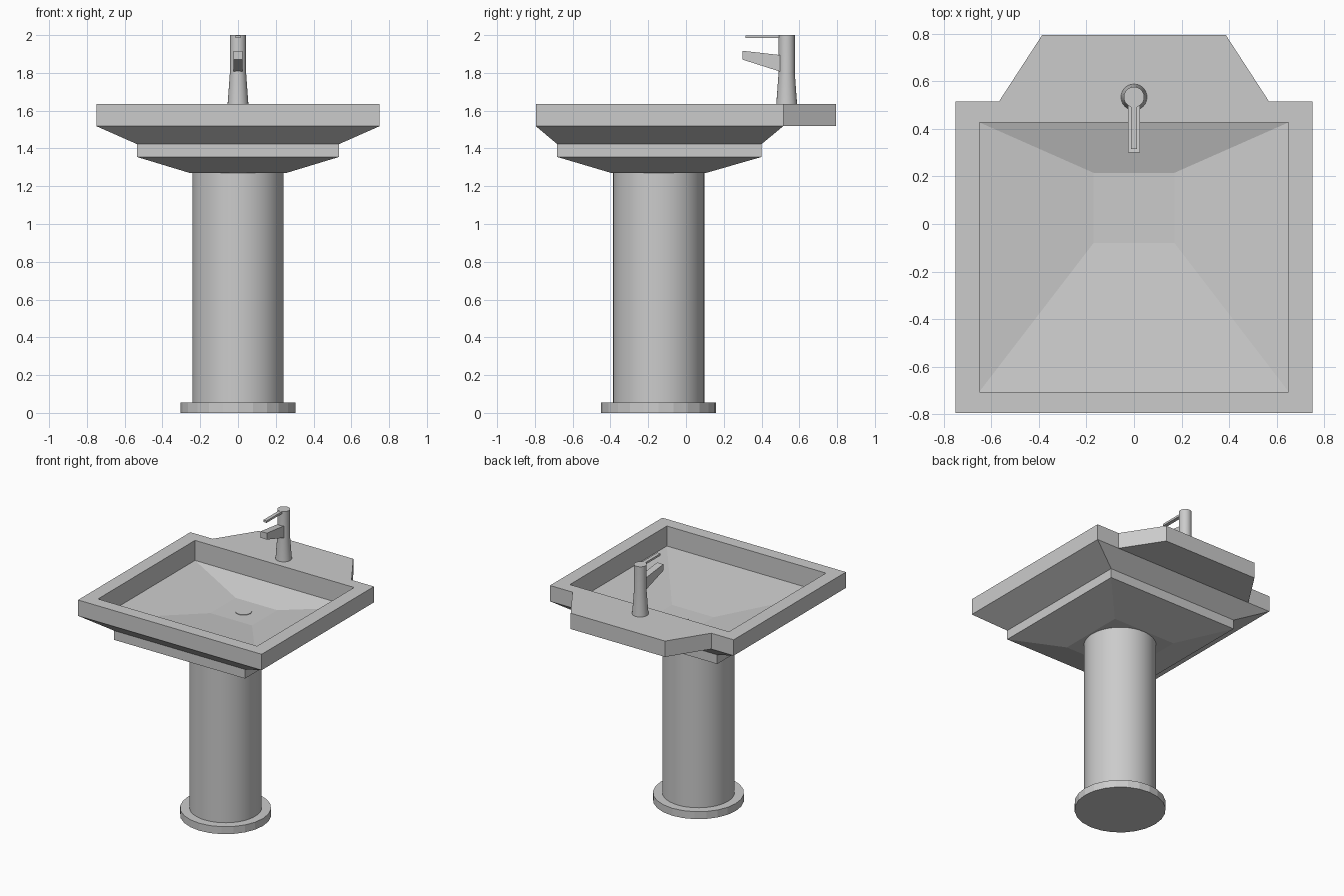
import bpy, bmesh, math

if "Cube" in bpy.data.objects:
    bpy.data.objects.remove(bpy.data.objects["Cube"])


def finish(name, bm, smooth=False):
    bmesh.ops.recalc_face_normals(bm, faces=bm.faces)
    mesh = bpy.data.meshes.new(name)
    bm.to_mesh(mesh)
    bm.free()
    ob = bpy.data.objects.new(name, mesh)
    bpy.context.collection.objects.link(ob)
    if smooth:
        bpy.ops.object.select_all(action='DESELECT')
        bpy.context.view_layer.objects.active = ob
        ob.select_set(True)
        bpy.ops.object.shade_smooth_by_angle(angle=math.radians(35))
    return ob


def loft(name, rings, smooth=False):
    """Skin a stack of equal-length point rings and cap both ends."""
    bm = bmesh.new()
    loops = [[bm.verts.new(p) for p in ring] for ring in rings]
    n = len(loops[0])
    for a, b in zip(loops, loops[1:]):
        for i in range(n):
            j = (i + 1) % n
            bm.faces.new((a[i], a[j], b[j], b[i]))
    bm.faces.new(loops[0][::-1])
    bm.faces.new(loops[-1])
    return finish(name, bm, smooth)


def rect(hx, y0, y1, z):
    return [(-hx, y0, z), (hx, y0, z), (hx, y1, z), (-hx, y1, z)]


def circle(r, cy, z, n):
    return [(r * math.cos(2 * math.pi * i / n), cy + r * math.sin(2 * math.pi * i / n), z)
            for i in range(n)]


def side_profile(name, hx, pts):
    """Extrude a (y, z) outline symmetrically across x."""
    return loft(name, [[(x, y, z) for y, z in pts] for x in (-hx, hx)])


# Foot and column
PY = -0.145
loft("pedestal_foot", [circle(0.305, PY, z, 24) for z in (0, 0.055)])
loft("pedestal_column", [circle(0.242, PY, z, 40) for z in (0.055, 1.275)], True)

# Basin shell: stepped underside, rim, then the bowl down to its floor
loft("basin", [
    rect(0.255, -0.395, 0.105, 1.27),
    rect(0.535, -0.682, 0.40, 1.355),
    rect(0.535, -0.682, 0.40, 1.423),
    rect(0.75, -0.795, 0.515, 1.518),
    rect(0.75, -0.795, 0.515, 1.635),
    rect(0.65, -0.705, 0.427, 1.635),
    rect(0.65, -0.705, 0.427, 1.487),
    rect(0.17, -0.08, 0.215, 1.42),
])

# Tapered deck behind the rim
deck = [(-0.567, 0.515), (0.567, 0.515), (0.385, 0.795), (-0.385, 0.795)]
loft("tap_deck", [[(x, y, z) for x, y in deck] for z in (1.518, 1.635)])

# Drain
loft("drain", [circle(0.055, 0.065, z, 24) for z in (1.418, 1.424)])

# Tap: flared body, wedge spout and lever
TY = 0.533
loft("tap_body", [circle(r, TY, z, 24) for r, z in
                  ((0.055, 1.635), (0.043, 1.80), (0.043, 2.0))], True)
side_profile("tap_spout", 0.025, [(0.30, 1.87), (0.52, 1.80), (0.52, 1.892), (0.30, 1.917)])
side_profile("tap_lever", 0.013, [(0.315, 1.984), (0.52, 1.984), (0.52, 1.999), (0.315, 1.999)])
